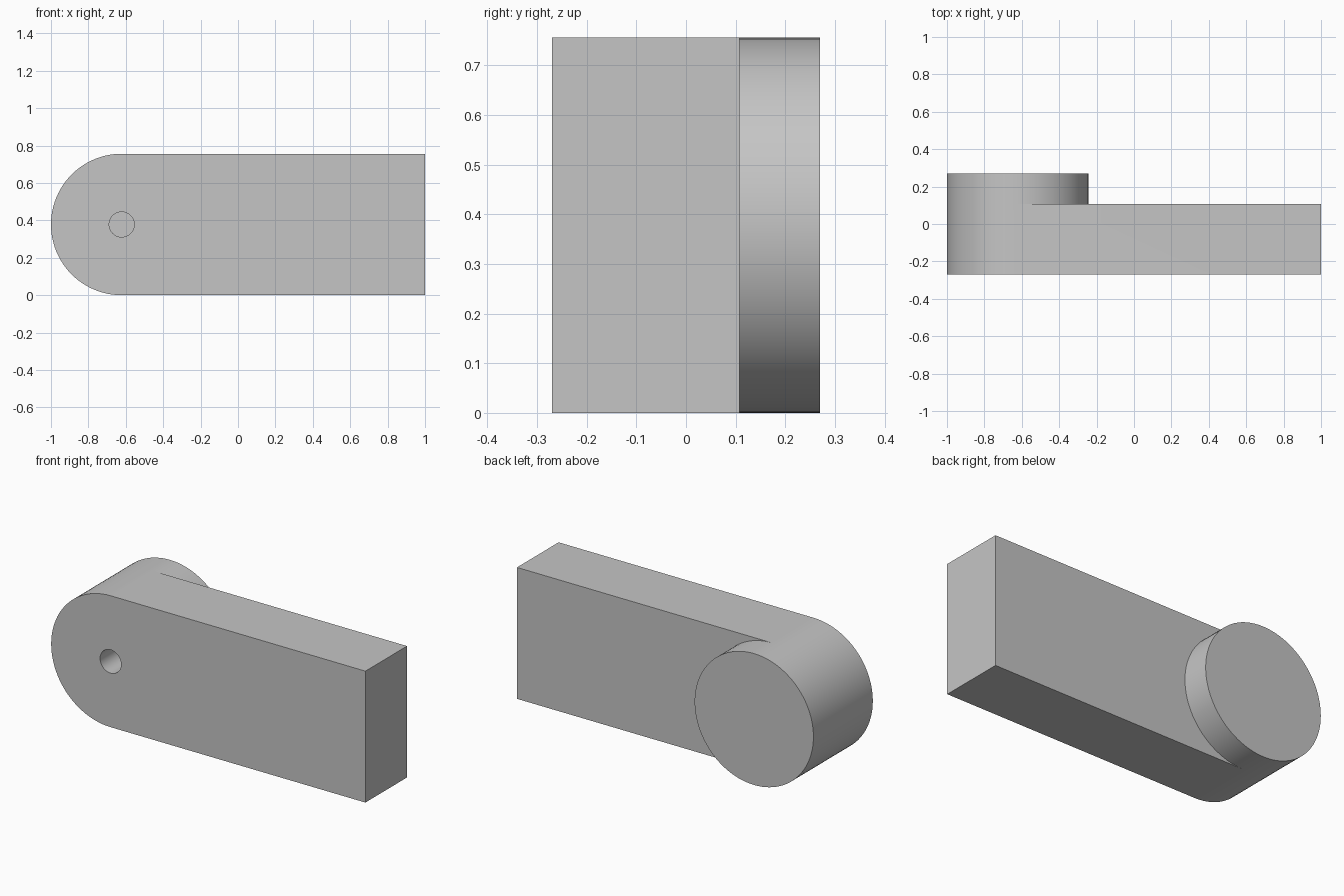
import bpy, bmesh, math

old = bpy.data.objects.get("Cube")
if old:
    bpy.data.objects.remove(old, do_unlink=True)

R = 0.378                     # rounded end and boss radius
HOLE_R = 0.067
CX, CZ = -1 + R, R            # pivot axis
FRONT, STEP, BACK = -0.27, 0.108, 0.27
HALF = 48                     # segments per half circle

bm = bmesh.new()


def ring(radius, y):
    """Full circle starting at the top and running down the -x side."""
    pts = []
    for i in range(2 * HALF):
        a = math.pi / 2 + math.pi * i / HALF
        pts.append(bm.verts.new((CX + radius * math.cos(a), y,
                                 CZ + radius * math.sin(a))))
    return pts


def end_corners(y):
    """Bottom and top corners of the square end."""
    return [bm.verts.new((1, y, z)) for z in (0, 2 * R)]


def wall(a, b, closed=False):
    """Quads between two matching rows of vertices."""
    for i in range(len(a) if closed else len(a) - 1):
        j = (i + 1) % len(a)
        bm.faces.new((a[i], a[j], b[j], b[i]))


# Arm outlines, front and back
arc_front = ring(R, FRONT)
for v in arc_front[HALF + 1:]:
    bm.verts.remove(v)
arc_front = arc_front[:HALF + 1]
circle_step = ring(R, STEP)
ends_front, ends_step = end_corners(FRONT), end_corners(STEP)
wall(arc_front + ends_front + arc_front[:1],
     circle_step[:HALF + 1] + ends_step + circle_step[:1])

# Boss standing out of the arm's back
circle_back = ring(R, BACK)
wall(circle_step, circle_back, True)
bm.faces.new(circle_back)
bm.faces.new(circle_step[HALF:] + circle_step[:1] + ends_step[::-1])

# Blind pivot hole
hole_front, hole_floor = ring(HOLE_R, FRONT), ring(HOLE_R, STEP)
wall(hole_front, hole_floor, True)
bm.faces.new(hole_floor)

# Front face in two halves around the hole
bm.faces.new(arc_front + hole_front[:HALF + 1][::-1])
bm.faces.new([arc_front[-1]] + ends_front + [arc_front[0]]
             + hole_front[:1] + hole_front[HALF:][::-1])

bmesh.ops.recalc_face_normals(bm, faces=bm.faces)
mesh = bpy.data.meshes.new("pivot_arm")
bm.to_mesh(mesh)
bm.free()
arm = bpy.data.objects.new("pivot_arm", mesh)
bpy.context.collection.objects.link(arm)

# Plain grey finish
grey = bpy.data.materials.new("light_grey")
grey.use_nodes = True
colour = (0.56, 0.56, 0.56, 1)
grey.diffuse_color = colour
for node in grey.node_tree.nodes:
    if node.type == 'BSDF_PRINCIPLED':
        node.inputs["Base Color"].default_value = colour
mesh.materials.append(grey)

bpy.ops.object.select_all(action='DESELECT')
arm.select_set(True)
bpy.context.view_layer.objects.active = arm
bpy.ops.object.shade_smooth_by_angle(angle=math.radians(30))
